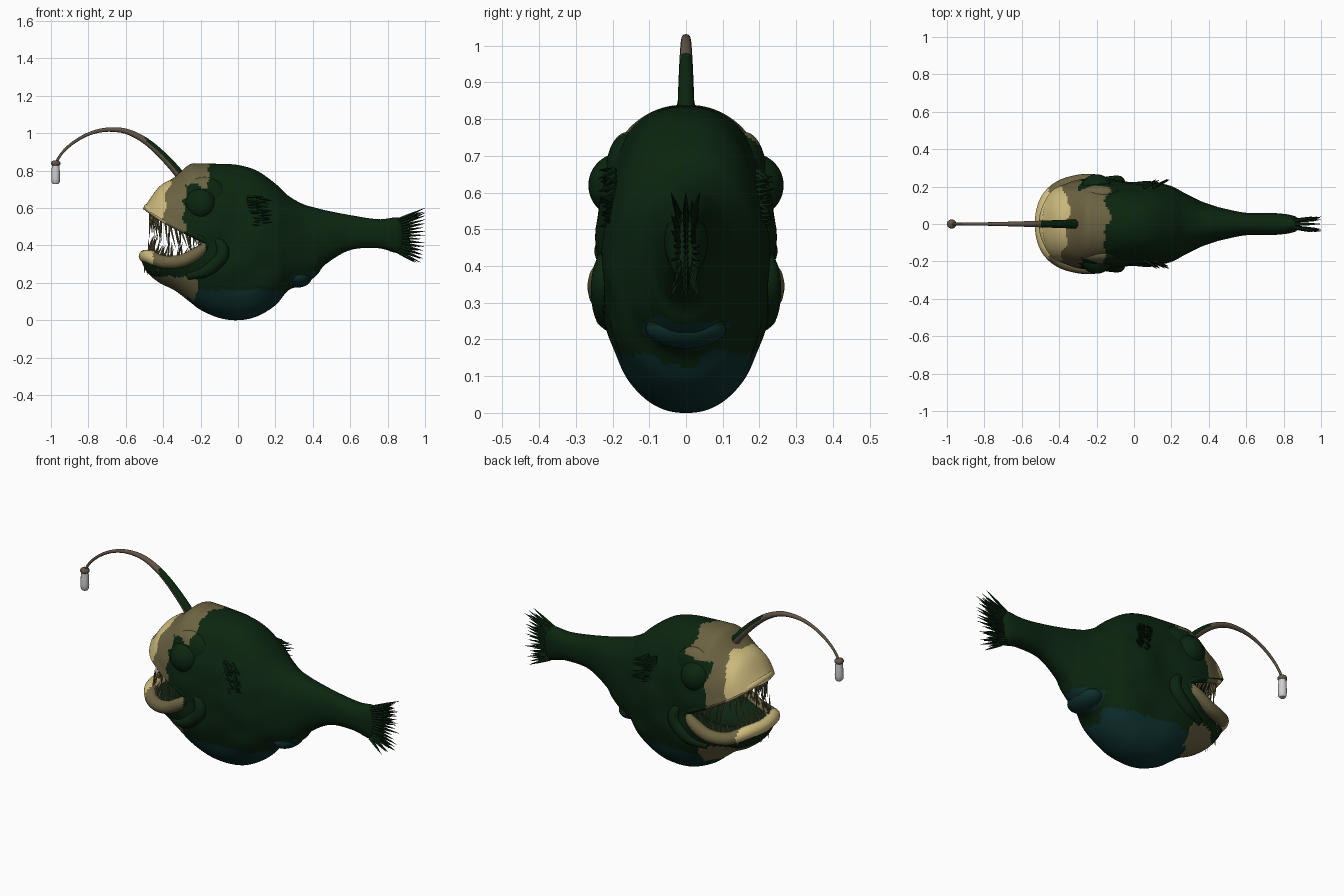
import bpy, bmesh, math, random
from mathutils import Vector, noise

if "Cube" in bpy.data.objects:
    bpy.data.objects.remove(bpy.data.objects["Cube"])

random.seed(4)

def mat(name, c):
    m = bpy.data.materials.new(name)
    m.diffuse_color = (*c, 1)
    m.use_nodes = True
    m.node_tree.nodes["Principled BSDF"].inputs["Base Color"].default_value = m.diffuse_color
    return m

GREEN, TAN, OLIVE, TEAL, MOUTH, BROWN, GLASS = range(7)
MATS = [mat("dark green skin", (0.0035, 0.019, 0.005)), mat("pale tan skin", (0.62, 0.50, 0.21)),
        mat("olive skin", (0.148, 0.125, 0.055)), mat("teal belly", (0.004, 0.029, 0.027)),
        mat("mouth green", (0.0045, 0.018, 0.0055)), mat("brown rod", (0.12, 0.09, 0.062)),
        mat("lamp white", (0.62, 0.62, 0.62))]

def finish(bm, name, rule=GREEN, angle=50):
    """Turn a bmesh into an object; rule is a slot or a function of the face centre."""
    bmesh.ops.recalc_face_normals(bm, faces=bm.faces)
    for f in bm.faces:
        f.material_index = rule(f.calc_center_median()) if callable(rule) else rule
    me = bpy.data.meshes.new(name)
    bm.to_mesh(me)
    bm.free()
    for m in MATS:
        me.materials.append(m)
    me.shade_smooth()
    me.set_sharp_from_angle(angle=math.radians(angle))
    ob = bpy.data.objects.new(name, me)
    bpy.context.collection.objects.link(ob)
    return ob

def spline(pts, n):
    """Smooth curve through points of any dimension, n samples per span."""
    out = []
    for i in range(len(pts) - 1):
        a, b, c, d = pts[max(i - 1, 0)], pts[i], pts[i + 1], pts[min(i + 2, len(pts) - 1)]
        for k in range(n + (i == len(pts) - 2)):
            t = k / n
            out.append([0.5 * (2 * q + (r - p) * t + (2 * p - 5 * q + 4 * r - s) * t * t
                        + (3 * q - p - 3 * r + s) * t ** 3) for p, q, r, s in zip(a, b, c, d)])
    return out

def loft(bm, rings):
    vs = [[bm.verts.new(p) for p in r] for r in rings]
    n = len(vs[0])
    for a, b in zip(vs, vs[1:]):
        for i in range(n):
            bm.faces.new((a[i], a[(i + 1) % n], b[(i + 1) % n], b[i]))
    bm.faces.new(vs[0][::-1])
    bm.faces.new(vs[-1])

def tube(bm, pts, sides=10, up=None):
    """Tube along (x, y, z, radius) points."""
    P = [Vector(p[:3]) for p in pts]
    rings = []
    for i, p in enumerate(P):
        t = (P[min(i + 1, len(P) - 1)] - P[max(i - 1, 0)]).normalized()
        u = t.cross(Vector(up)).normalized() if up else t.orthogonal().normalized()
        v = t.cross(u)
        rings.append([p + pts[i][3] * (u * math.cos(a) + v * math.sin(a))
                      for a in (2 * math.pi * k / sides for k in range(sides))])
    loft(bm, rings)

def spike(bm, base, tip, r, sides=5):
    m = [(a * 0.5 + b * 0.5) for a, b in zip(base, tip)]
    tube(bm, [(*base, r), (*m, r * 0.7), (*tip, r * 0.08)], sides)

def ball(name, centre, radii, rule=GREEN):
    bm = bmesh.new()
    bmesh.ops.create_uvsphere(bm, u_segments=40, v_segments=24, radius=1)
    for v in bm.verts:
        v.co = Vector(c + a * r for c, a, r in zip(centre, v.co, radii))
    return finish(bm, name, rule)

def skin(c):
    """Colour zones of the head, chin and belly."""
    j = 0.035 * noise.noise(Vector(c) * 14)
    x, z, y = c.x + j, c.z + j * 0.5, abs(c.y)
    if z > 0.41:
        if x < -0.35 - 0.4 * max(0, y - .1) and z < .775:
            return TAN
        return OLIVE if x < (-0.15 if z > 0.72 else -0.29) else GREEN
    if z < 0.235 and x < -0.22 and z > 0.10 - 0.3 * (x + 0.22):
        return OLIVE
    if z < 0.162 and x < 0.25:
        return TEAL
    if 0.28 < x < 0.43 and z < 0.25 and y < .12:
        return TEAL
    return GREEN

# body: stations of x, bottom, top, half width
stations = [(-.52, .34, .56, .06), (-.51, .30, .59, .11), (-.48, .25, .635, .155), (-.42, .20, .715, .20),
            (-.34, .16, .765, .225), (-.26, .10, .832, .24), (-.2, .055, .838, .245), (-.1, .012, .836, .238),
            (0, 0, .83, .225), (.1, .02, .80, .22), (.2, .08, .73, .20), (.27, .16, .665, .165),
            (.35, .19, .62, .125), (.42, .24, .60, .10), (.47, .30, .587, .085), (.6, .375, .562, .06),
            (.75, .385, .54, .058), (.85, .36, .55, .045), (.89, .39, .53, .02)]
bm = bmesh.new()
rings = []
for x, zb, zt, w in spline(stations, 10):
    ring = []
    for k in range(112):
        a = 2 * math.pi * k / 112
        c, s = math.cos(a), math.sin(a)
        y = w * math.copysign(abs(c) ** 0.88, c)
        z = (zb + zt) / 2 + (zt - zb) / 2 * math.copysign(abs(s) ** 0.88, s)
        fold = noise.noise(Vector((x * 6, abs(y) * 4, z * 9))) * 0.25 * w * abs(c)
        ring.append((x, y * (1 + fold), z))
    rings.append(ring)
loft(bm, rings)
body = finish(bm, "body", skin)

# mouth opening: wedge through the head plus a hollow inside
def cut(cutter):
    cutter.hide_render = True
    mod = body.modifiers.new("cut", 'BOOLEAN')
    mod.operation, mod.solver, mod.object = 'DIFFERENCE', 'EXACT', cutter
    bpy.context.view_layer.objects.active = body
    bpy.ops.object.modifier_apply(modifier="cut")
    bpy.data.objects.remove(cutter)

wedge = [(-.7, .60), (-.49, .59), (-.4, .535), (-.3, .485), (-.2, .44), (-.175, .405),
         (-.2, .37), (-.3, .33), (-.4, .315), (-.47, .335), (-.7, .335)]
bm = bmesh.new()
loft(bm, [[(x, y, z) for x, z in wedge] for y in (-.5, .5)])
cut(finish(bm, "mouth_wedge", MOUTH))
cut(ball("mouth_hollow", (-.27, 0, .43), (.20, .165, .13), MOUTH))
body.data.set_sharp_from_angle(angle=math.radians(50))

# lips: half paths mirrored into a U shape
def u_path(half):
    return spline([(x, -y, z, r) for x, y, z, r in half[:0:-1]] + half, 8)

lower = u_path([(-.497, 0, .342, .034), (-.47, .12, .338, .036), (-.40, .195, .312, .035),
                (-.30, .228, .318, .035), (-.21, .234, .365, .032), (-.165, .225, .41, .015)])
upper = u_path([(-.485, 0, .602, .020), (-.465, .10, .588, .020), (-.39, .175, .535, .019),
                (-.28, .218, .478, .018), (-.2, .232, .44, .018), (-.165, .225, .41, .012)])
bm = bmesh.new()
tube(bm, lower, 14, (0, 0, 1))
finish(bm, "lower_lip", lambda c: TAN if c.x + .1 * abs(c.y) < -.435 else OLIVE if c.x < -.175 else GREEN)
bm = bmesh.new()
tube(bm, upper, 12, (0, 0, 1))
finish(bm, "upper_lip", lambda c: TAN if c.x < -.39 else OLIVE if c.x < -.29 else GREEN)

# teeth: long thin needles along both lips
for name, path, sgn in (("upper_teeth", upper, -1), ("lower_teeth", lower, 1)):
    bm = bmesh.new()
    for i in range(7, len(path) - 7, 2):
        x, y, z, r = path[i]
        L = random.uniform(.08, .16) if sgn < 0 else random.uniform(.06, .11)
        L *= min(1, max(.35, (-.14 - x) / .2))
        spike(bm, (x + .012, y * .95, z + sgn * .01),
              (x + random.uniform(0, .05), y * random.uniform(.82, .95), z + sgn * (L + .01)), .0065)
    finish(bm, name, OLIVE)

# chin barbels
bm = bmesh.new()
for i in range(-5, 6):
    x = -.50 + .004 * i * i
    spike(bm, (x, i * .035, .31), (x + random.uniform(-.01, .02), i * .037, random.uniform(.235, .27)), .006)
finish(bm, "chin_barbels", OLIVE)

# eyes on a soft socket bulge, pectoral fins, cheek folds
for side, s in (("left", -1), ("right", 1)):
    ball(side + "_eye", (-.2, s * .178, .62), (.088, .088, .088))
    ball(side + "_eye_socket", (-.18, s * .16, .645), (.13, .06, .12), skin)
    bm = bmesh.new()
    for i in range(11):
        z = .52 + .014 * i
        for x in (.05, .10):
            spike(bm, (x, s * .195, z), (x + random.uniform(.06, .09), s * random.uniform(.222, .24),
                  z + random.uniform(-.03, .01)), .009)
    finish(bm, side + "_pectoral_fin")
    bm = bmesh.new()
    fold = [(-.15, .205, .46, .012), (-.09, .220, .40, .03), (-.09, .223, .335, .036),
            (-.17, .214, .265, .034), (-.27, .19, .235, .018)]
    tube(bm, spline([(x, s * y, z, r) for x, y, z, r in fold], 6), 12, (0, 1, 0))
    finish(bm, side + "_cheek_fold")

# rear belly lumps
ball("belly_lump_1", (.32, 0, .23), (.075, .11, .055), lambda c: TEAL if c.z < .235 else GREEN)
ball("belly_lump_2", (.405, 0, .30), (.042, .065, .055), lambda c: TEAL if c.z < .26 else GREEN)

# tail fin rays
bm = bmesh.new()
for i in range(15):
    t = i / 7 - 1
    for y in (-.018, 0, .018):
        L = random.uniform(.06, .11) + .025 * max(t, 0)
        spike(bm, (.855, y, .452 + .085 * t),
              (min(.90 + L - .02 * abs(t), 1.0), y * random.uniform(.8, 2.4), .455 + .145 * t), .010)
spike(bm, (.86, 0, .51), (1.0, 0, .575), .011)
finish(bm, "tail_fin")

# lure rod (green along its upper root), cap and lamp
bm = bmesh.new()
rod = [(-.28, 0, .74, .026), (-.36, 0, .835, .023), (-.44, 0, .915, .020), (-.52, 0, .975, .017),
       (-.61, 0, 1.013, .014), (-.71, 0, 1.018, .011), (-.80, 0, .995, .009), (-.88, 0, .95, .008),
       (-.94, 0, .895, .007), (-.975, 0, .84, .007)]
tube(bm, spline(rod, 6), 12, (0, 1, 0))
finish(bm, "lure_rod", lambda c: GREEN if c.x > -.32 or (c.x > -.5 and c.z + c.x > .472) else BROWN)
bm = bmesh.new()
tube(bm, [(-.975, 0, z, r) for z, r in ((.855, .010), (.85, .020), (.842, .025), (.834, .025), (.828, .02))], 14, (0, 1, 0))
finish(bm, "lamp_cap", BROWN)
bm = bmesh.new()
tube(bm, [(-.975, 0, z, r) for z, r in ((.833, .019), (.80, .022), (.76, .023), (.738, .022), (.728, .015))], 14, (0, 1, 0))
finish(bm, "lamp", GLASS)
